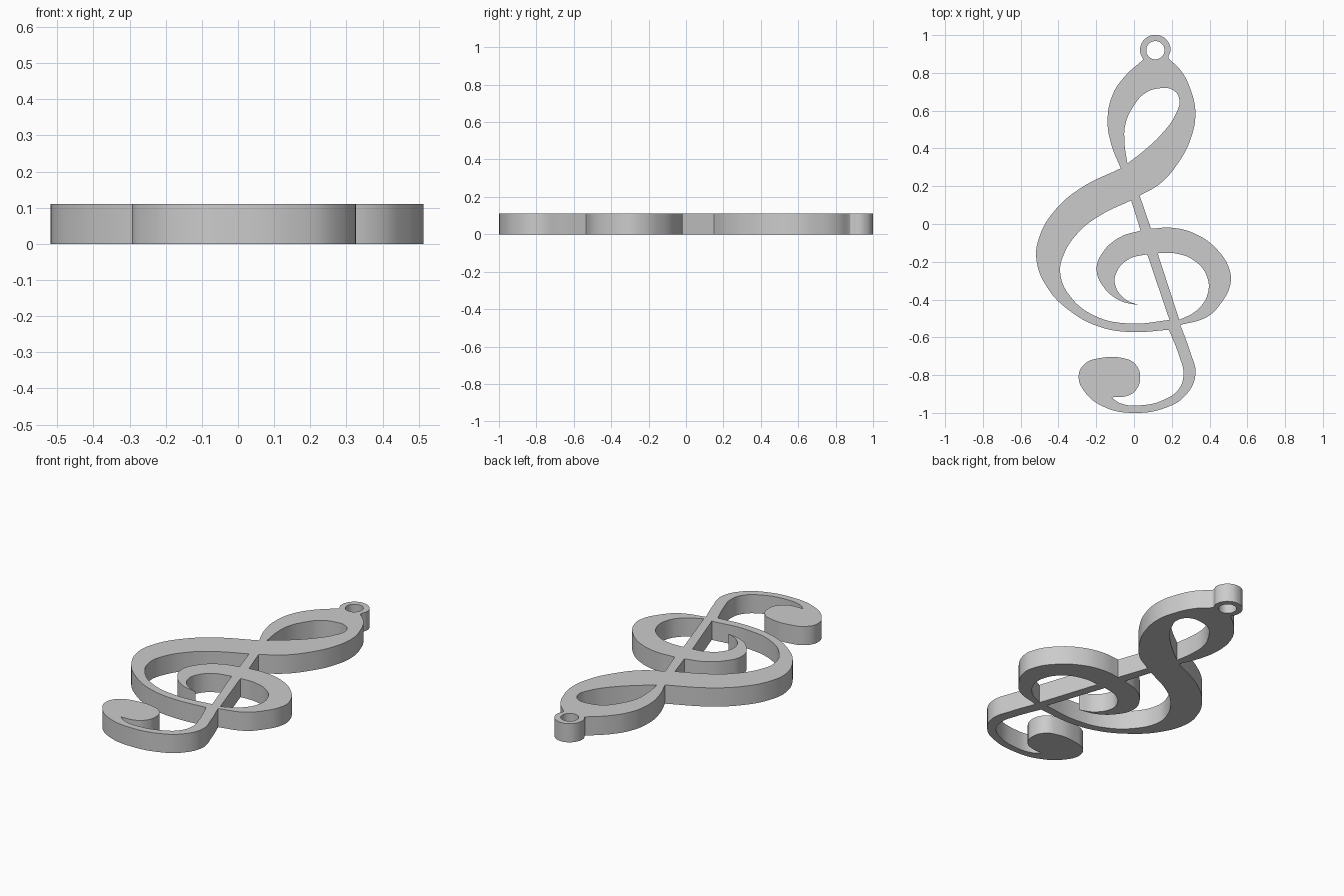
import bpy
import bmesh
import math

THICKNESS = 0.11
RING_CENTRE = (0.113, 0.92)
RING_RADIUS = 0.081
RING_HOLE_RADIUS = 0.048

default_cube = bpy.data.objects.get("Cube")
if default_cube:
    bpy.data.objects.remove(default_cube, do_unlink=True)

grey = bpy.data.materials.new("plain grey")
grey.use_nodes = True
grey.diffuse_color = (0.6, 0.6, 0.6, 1)
grey.node_tree.nodes["Principled BSDF"].inputs["Base Color"].default_value = grey.diffuse_color


def arc(centre, radius, start, end, count):
    """Points along a circular arc, angles in degrees."""
    points = []
    for step in range(count):
        angle = math.radians(start + (end - start) * step / (count - 1))
        points.append((centre[0] + radius * math.cos(angle),
                       centre[1] + radius * math.sin(angle)))
    return points


def add_outline(curve, strokes, corners=True):
    """Closed loop of smooth strokes; each stroke starts at a sharp corner."""
    points = [(point, corners and index == 0)
              for stroke in strokes for index, point in enumerate(stroke)]
    spline = curve.splines.new("BEZIER")
    spline.bezier_points.add(len(points) - 1)
    spline.use_cyclic_u = True
    spline.resolution_u = 7
    for bezier, (point, sharp) in zip(spline.bezier_points, points):
        bezier.co = (point[0], point[1], 0)
    for bezier, (point, sharp) in zip(spline.bezier_points, points):
        kind = "VECTOR" if sharp else "AUTO"
        bezier.handle_left_type = kind
        bezier.handle_right_type = kind


# Outer silhouette, clockwise from the hanging ring
upper_right = [(0.19, 0.87), (0.25, 0.81), (0.3, 0.71), (0.325, 0.59),
               (0.3, 0.45), (0.235, 0.325), (0.14, 0.215)]
stem_right = [(0.03, 0.15)]
spiral_right = [(0.09, -0.025), (0.2, -0.02), (0.32, -0.05), (0.435, -0.13),
                (0.505, -0.24), (0.51, -0.32), (0.46, -0.42), (0.39, -0.49)]
tail_outer = [(0.245, -0.535), (0.295, -0.67), (0.325, -0.8), (0.27, -0.91),
              (0.175, -0.97), (0, -1), (-0.155, -0.97), (-0.26, -0.89),
              (-0.293, -0.805), (-0.26, -0.74), (-0.18, -0.71), (-0.06, -0.71),
              (0.005, -0.74), (0.033, -0.81), (0.01, -0.88), (-0.03, -0.908)]
tail_inner = [(-0.12, -0.918), (-0.07, -0.95), (0.03, -0.96), (0.16, -0.93),
              (0.24, -0.87), (0.262, -0.79), (0.24, -0.7)]
bowl_outer = [(0.185, -0.56), (-0.02, -0.572), (-0.18, -0.545), (-0.34, -0.46),
              (-0.46, -0.335), (-0.517, -0.185), (-0.5, -0.065),
              (-0.425, 0.065), (-0.29, 0.185)]
upper_left = [(-0.07, 0.295), (-0.12, 0.42), (-0.14, 0.545), (-0.115, 0.68),
              (-0.05, 0.78)]
ring_outer = arc(RING_CENTRE, RING_RADIUS, 218, -30, 9)

# Opening in the upper loop
loop_opening = [(-0.035, 0.32), (-0.05, 0.43), (-0.045, 0.53), (0.005, 0.635),
                (0.055, 0.69), (0.125, 0.717), (0.205, 0.71), (0.24, 0.66),
                (0.22, 0.58), (0.145, 0.475), (0.055, 0.39)]

# Opening in the bowl, wrapping round the curled spiral
bowl_stem = [(-0.015, 0.125)]
spiral_outer = [(0.035, -0.035), (-0.075, -0.07), (-0.165, -0.15),
                (-0.198, -0.24), (-0.16, -0.335), (-0.075, -0.405)]
spiral_inner = [(0.025, -0.43), (-0.05, -0.395), (-0.1, -0.32),
                (-0.09, -0.25), (-0.025, -0.185)]
stem_left = [(0.07, -0.16)]
bowl_inner = [(0.188, -0.508), (-0.025, -0.527), (-0.21, -0.485),
              (-0.34, -0.38), (-0.39, -0.265), (-0.375, -0.17),
              (-0.29, -0.04), (-0.18, 0.045)]

# Opening between the stem and the right side of the spiral
right_opening = [(0.125, -0.155), (0.215, -0.155), (0.32, -0.195),
                 (0.385, -0.275), (0.39, -0.37), (0.335, -0.455)]
right_stem = [(0.24, -0.508)]

# Filled and extruded profile
profile = bpy.data.curves.new("clef profile", "CURVE")
profile.dimensions = "2D"
profile.fill_mode = "BOTH"
profile.extrude = THICKNESS / 2
add_outline(profile, [upper_right, stem_right, spiral_right, tail_outer, tail_inner,
                      bowl_outer, upper_left, ring_outer])
add_outline(profile, [loop_opening])
add_outline(profile, [bowl_stem, spiral_outer, spiral_inner, stem_left, bowl_inner])
add_outline(profile, [right_opening, right_stem])
add_outline(profile, [arc(RING_CENTRE, RING_HOLE_RADIUS, 0, 315, 8)], corners=False)

# Turn the profile into a welded solid standing on the ground
outline = bpy.data.objects.new("clef outline", profile)
bpy.context.collection.objects.link(outline)
bpy.context.view_layer.update()
evaluated = outline.evaluated_get(bpy.context.evaluated_depsgraph_get())
mesh = bpy.data.meshes.new_from_object(evaluated)
bpy.data.objects.remove(outline, do_unlink=True)

solid = bmesh.new()
solid.from_mesh(mesh)
bmesh.ops.remove_doubles(solid, verts=solid.verts, dist=0.0005)
bmesh.ops.translate(solid, verts=solid.verts, vec=(0, 0, THICKNESS / 2))
bmesh.ops.recalc_face_normals(solid, faces=solid.faces)
solid.to_mesh(mesh)
solid.free()

mesh.materials.clear()
mesh.materials.append(grey)
clef = bpy.data.objects.new("treble_clef_pendant", mesh)
bpy.context.collection.objects.link(clef)
bpy.context.view_layer.objects.active = clef
clef.select_set(True)
bpy.ops.object.shade_smooth_by_angle(angle=math.radians(30))
